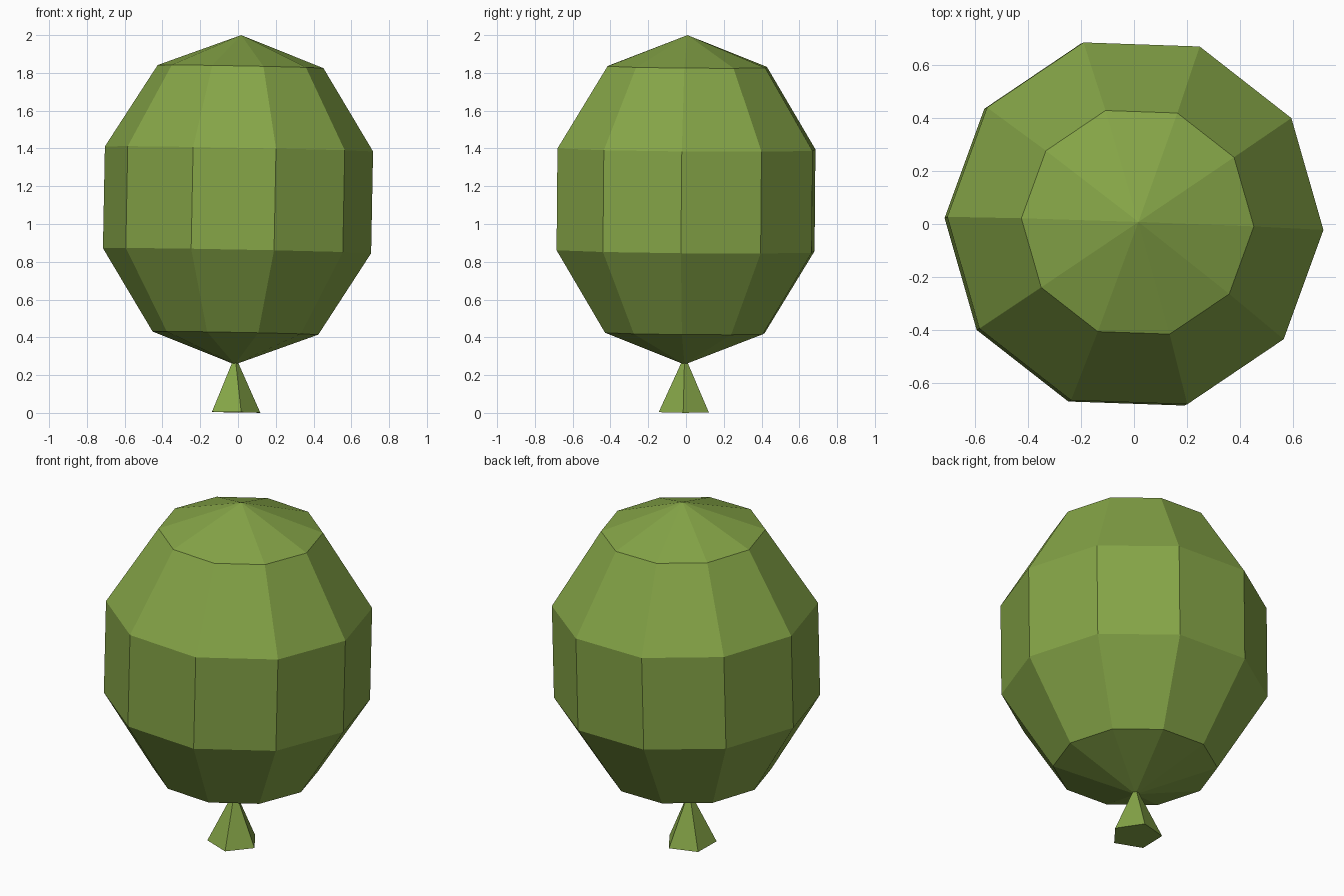
import bpy
import math
from mathutils import Euler, Vector

default_cube = bpy.data.objects.get("Cube")
if default_cube:
    bpy.data.objects.remove(default_cube, do_unlink=True)

# Single flat green for the whole balloon
green = bpy.data.materials.new("leaf_green")
colour = (0.235, 0.375, 0.063, 1.0)
green.use_nodes = True
green.diffuse_color = colour
for node in green.node_tree.nodes:
    if node.type == 'BSDF_PRINCIPLED':
        node.inputs["Base Color"].default_value = colour

# The balloon leans very slightly and is turned about its axis
lean = Euler((-0.015, 0.015, math.radians(-20)))
centre = Vector((0, 0, 1.128))


def finish(name):
    obj = bpy.context.object
    obj.name = name
    obj.rotation_euler = lean
    obj.data.materials.append(green)
    bpy.ops.object.shade_flat()
    return obj


# Faceted balloon body
bpy.ops.mesh.primitive_uv_sphere_add(segments=10, ring_count=5, radius=1, location=centre)
body = finish("balloon_body")
body.scale = (0.747, 0.747, 0.872)

# Five-sided knot, its tip tucked into the bottom of the body
depth = 0.3
offset = Vector((0, 0, -1.125 + depth / 2))
offset.rotate(lean)
bpy.ops.mesh.primitive_cone_add(vertices=5, radius1=0.14, radius2=0, depth=depth,
                                location=centre + offset)
finish("balloon_knot")
